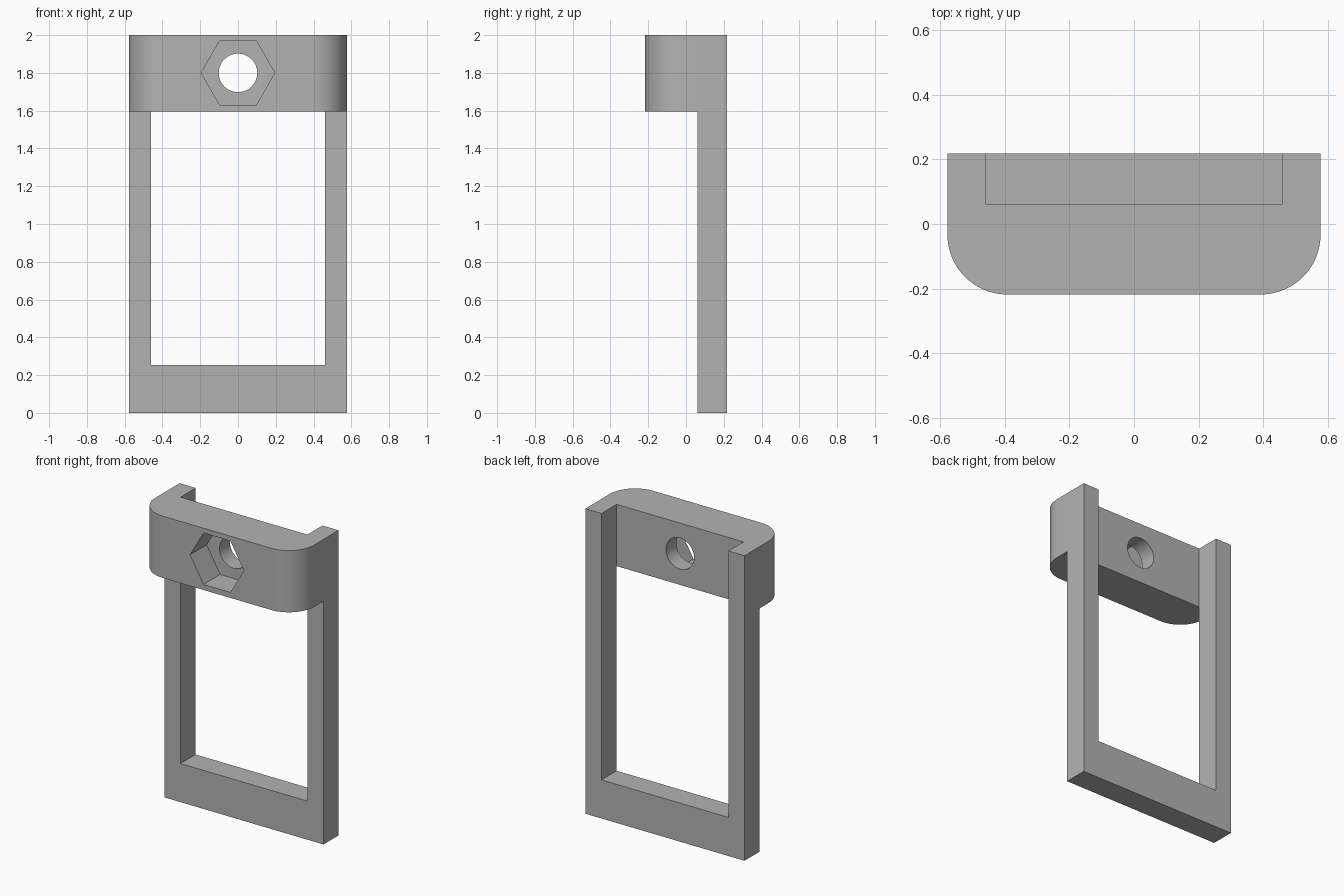
import bpy, bmesh, math
from mathutils import Vector

old = bpy.data.objects.get("Cube")
if old:
    bpy.data.objects.remove(old, do_unlink=True)

HALF_W, HALF_D, HEIGHT = 0.577, 0.218, 2.0
INNER_W, LEG_FRONT = 0.46, 0.062
BAR_TOP, BLOCK_BOTTOM = 0.253, 1.595
CORNER_R, HOLE_Z = 0.185, 1.8
HEX_R, HEX_DEPTH, BORE_R = 0.195, 0.172, 0.102

grey = bpy.data.materials.new("plain_grey")
grey.use_nodes = True
colour = (0.45, 0.45, 0.45, 1)
grey.diffuse_color = colour
grey.node_tree.nodes["Principled BSDF"].inputs["Base Color"].default_value = colour


def prism(name, outline, offset):
    """Extrude a closed 3D outline along an offset vector."""
    bm = bmesh.new()
    face = bm.faces.new([bm.verts.new(p) for p in outline])
    ext = bmesh.ops.extrude_face_region(bm, geom=[face])
    moved = [g for g in ext["geom"] if isinstance(g, bmesh.types.BMVert)]
    bmesh.ops.translate(bm, verts=moved, vec=Vector(offset))
    bmesh.ops.recalc_face_normals(bm, faces=bm.faces)
    mesh = bpy.data.meshes.new(name)
    bm.to_mesh(mesh)
    bm.free()
    mesh.materials.append(grey)
    obj = bpy.data.objects.new(name, mesh)
    bpy.context.collection.objects.link(obj)
    return obj


def ring(radius, sides, y):
    """Polygon facing the front, centred on the bolt hole."""
    angles = [2 * math.pi * i / sides for i in range(sides)]
    return [(radius * math.cos(a), y, HOLE_Z + radius * math.sin(a)) for a in angles]


def combine(target, other, operation):
    mod = target.modifiers.new(operation.title(), "BOOLEAN")
    mod.operation, mod.object, mod.solver = operation, other, "EXACT"
    bpy.context.view_layer.objects.active = target
    bpy.ops.object.modifier_apply(modifier=mod.name)
    bpy.data.objects.remove(other, do_unlink=True)


# U-shaped frame: two legs joined by the bottom bar
half = [(HALF_W, 0), (HALF_W, HEIGHT), (INNER_W, HEIGHT), (INNER_W, BAR_TOP)]
profile = half + [(-x, z) for x, z in reversed(half)]
frame = prism("bracket_frame", [(x, LEG_FRONT, z) for x, z in profile],
              (0, HALF_D - LEG_FRONT, 0))

# Block across the top with rounded front corners
right = [(HALF_W, LEG_FRONT)]
for i in range(17):
    a = math.pi / 2 * i / 16
    right.append((HALF_W - CORNER_R * (1 - math.cos(a)),
                  -HALF_D + CORNER_R * (1 - math.sin(a))))
plan = right + [(-x, y) for x, y in reversed(right)]
block = prism("block", [(x, y, BLOCK_BOTTOM) for x, y in plan],
              (0, 0, HEIGHT - BLOCK_BOTTOM))

# Hexagonal nut pocket and round bolt hole
pocket = prism("pocket_cutter", ring(HEX_R, 6, -HALF_D - 0.1), (0, HEX_DEPTH + 0.1, 0))
bore = prism("bore_cutter", ring(BORE_R, 48, -HALF_D - 0.1), (0, 0.6, 0))
combine(block, pocket, "DIFFERENCE")
combine(block, bore, "DIFFERENCE")

# Join into one solid part
combine(frame, block, "UNION")
bpy.ops.object.select_all(action="DESELECT")
frame.select_set(True)
bpy.context.view_layer.objects.active = frame
bpy.ops.object.shade_smooth_by_angle(angle=math.radians(30))
